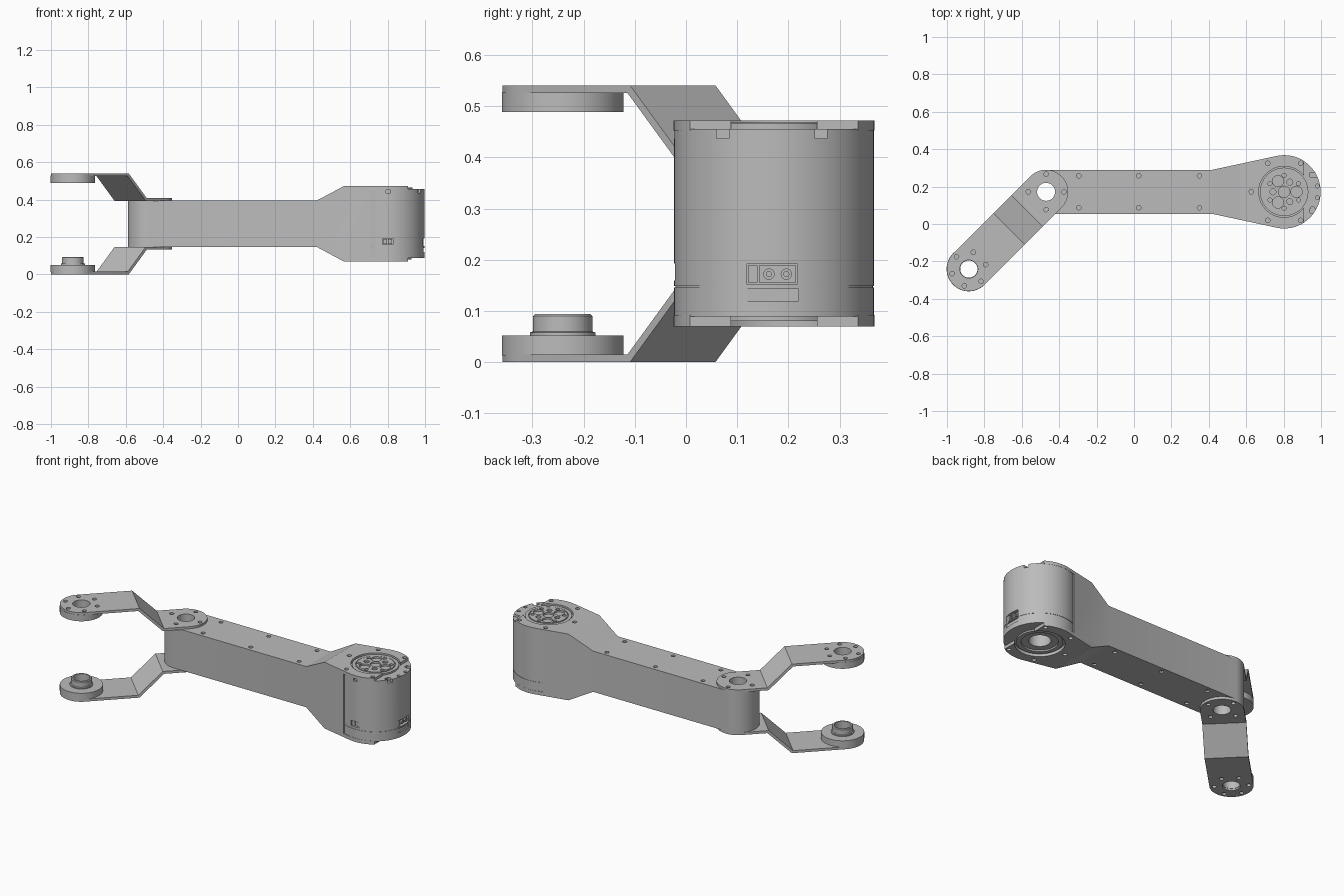
import bpy, bmesh
from math import pi, cos, sin, radians
from mathutils import Matrix, Vector

old = bpy.data.objects.get("Cube")
if old:
    bpy.data.objects.remove(old, do_unlink=True)

grey = bpy.data.materials.new("machined_grey")
grey.use_nodes = True
GREY = (0.5, 0.5, 0.5, 1)
grey.diffuse_color = GREY
grey.node_tree.nodes["Principled BSDF"].inputs["Base Color"].default_value = GREY

ELBOW = Vector((-0.47, 0.172, 0))
MOTOR = Vector((0.803, 0.172, 0))
REACH = 0.584          # elbow axis to wrist axis
BRACKET = Matrix.Translation(ELBOW) @ Matrix.Rotation(radians(225), 4, "Z")
WRIST = BRACKET @ Vector((REACH, 0, 0))


def finish(name, bm):
    bmesh.ops.recalc_face_normals(bm, faces=bm.faces)
    mesh = bpy.data.meshes.new(name)
    bm.to_mesh(mesh)
    bm.free()
    mesh.materials.append(grey)
    ob = bpy.data.objects.new(name, mesh)
    bpy.context.collection.objects.link(ob)
    return ob


def arc(center, r, start, end, n=32):
    return [(center[0] + r * cos(radians(start + (end - start) * i / n)),
             center[1] + r * sin(radians(start + (end - start) * i / n)))
            for i in range(n + 1)]


def add_prism(bm, pts, lo, hi, axis="z"):
    place = {"z": lambda a, b, t: (a, b, t),
             "y": lambda a, b, t: (a, t, b)}[axis]
    face = bm.faces.new([bm.verts.new(place(a, b, lo)) for a, b in pts])
    top = bmesh.ops.extrude_face_region(bm, geom=[face])["geom"]
    bmesh.ops.translate(bm, verts=[v for v in top if isinstance(v, bmesh.types.BMVert)],
                        vec=place(0, 0, hi - lo))


def prism(name, pts, lo, hi, axis="z"):
    bm = bmesh.new()
    add_prism(bm, pts, lo, hi, axis)
    return finish(name, bm)


def pegs(centers, r, lo, hi, n=20):
    bm = bmesh.new()
    for c in centers:
        add_prism(bm, arc(c, r, 0, 360 - 360 / n, n - 1), lo, hi)
    return finish("peg_cutter", bm)


def boxes(specs, name="box_cutter"):
    bm = bmesh.new()
    for (x0, x1), (y0, y1), (z0, z1) in specs:
        add_prism(bm, [(x0, y0), (x1, y0), (x1, y1), (x0, y1)], z0, z1)
    return finish(name, bm)


def lathe(name, profile, center, n=72):
    bm = bmesh.new()
    vs = [bm.verts.new((r, 0, z)) for r, z in profile]
    es = [bm.edges.new((a, b)) for a, b in zip(vs, vs[1:])]
    if profile[0][0] > 0:
        es.append(bm.edges.new((vs[-1], vs[0])))
    bmesh.ops.spin(bm, geom=vs + es, cent=(0, 0, 0), axis=(0, 0, 1),
                   angle=2 * pi, steps=n, use_merge=True)
    bmesh.ops.remove_doubles(bm, verts=bm.verts, dist=1e-5)
    bmesh.ops.translate(bm, verts=bm.verts, vec=(center[0], center[1], 0))
    return finish(name, bm)


def combine(ob, other, op="DIFFERENCE"):
    mod = ob.modifiers.new("cut", "BOOLEAN")
    mod.operation, mod.solver, mod.object = op, "EXACT", other
    bpy.context.view_layer.objects.active = ob
    bpy.ops.object.modifier_apply(modifier=mod.name)
    bpy.data.objects.remove(other, do_unlink=True)


def ring(center, r, first, count):
    return [(center[0] + r * cos(radians(first + 360 * i / count)),
             center[1] + r * sin(radians(first + 360 * i / count))) for i in range(count)]


# Arm frame: plan outline intersected with a side outline that ends in two cap plates
plan = (arc(ELBOW, 0.118, 90, 270) + [(0.42, 0.054)]
        + arc(MOTOR, 0.196, -102.2, 102.2, 48) + [(0.42, 0.29)])
side = [(-0.7, 0.148), (0.42, 0.148), (0.565, 0.07), (0.91, 0.07), (0.91, 0.092),
        (0.715, 0.092), (0.715, 0.453), (0.91, 0.453), (0.91, 0.472),
        (0.565, 0.472), (0.42, 0.395), (-0.7, 0.395)]
frame = prism("arm_frame", plan, -0.1, 0.7)
combine(frame, prism("side_cutter", side, -0.5, 0.8, "y"), "INTERSECT")
combine(frame, pegs([ELBOW], 0.048, 0, 0.6, 40))
screws = [(x, y) for x in (-0.295, 0.025, 0.35) for y in (0.087, 0.258)]
cap_screws = [p for p in ring(MOTOR, 0.176, 60, 6) if p[0] < 0.95]
for lo, hi in ((0.385, 0.43), (0.1, 0.158)):
    combine(frame, pegs(screws, 0.012, lo, hi))
for lo, hi in ((0.45, 0.5), (0.0, 0.095)):
    combine(frame, pegs([MOTOR], 0.136, lo, hi, 72))
    combine(frame, pegs(cap_screws, 0.012, lo, hi))

# Motor housing with a seam groove and an open bore underneath
motor = lathe("motor_housing", [
    (0, 0.2), (0.06, 0.2), (0.06, 0.089), (0.1, 0.089), (0.1, 0.08), (0.125, 0.08),
    (0.125, 0.089), (0.195, 0.089), (0.195, 0.146), (0.193, 0.146), (0.193, 0.149),
    (0.195, 0.149), (0.195, 0.456), (0, 0.456)], MOTOR, 96)
combine(motor, boxes([
    ((0.975, 1.1), (0.118, 0.218), (0.153, 0.192)),
    ((0.988, 1.1), (0.12, 0.22), (0.12, 0.143)),
    ((0.94, 1.1), (0.06, 0.084), (0.437, 0.47)),
    ((0.94, 1.1), (0.252, 0.276), (0.437, 0.47)),
    ((0.79, 0.815), (-0.1, -0.01), (0.437, 0.452)),
    ((0.773, 0.828), (-0.1, -0.008), (0.16, 0.193))]))
combine(motor, pegs(ring(MOTOR, 0.176, -30, 2)[:1] + ring(MOTOR, 0.176, 30, 2)[:1]
                    + ring(MOTOR, 0.18, -10, 18)[:2], 0.01, 0.44, 0.5))

# Connector sockets: blocks set into the housing recesses
boxes([((0.96, 0.99), (0.121, 0.14), (0.156, 0.189)),
       ((0.96, 0.983), (0.143, 0.215), (0.156, 0.189))], "side_connector")
boxes([((0.777, 0.797), (-0.017, 0.02), (0.164, 0.189)),
       ((0.802, 0.824), (-0.017, 0.02), (0.164, 0.189))], "front_connector")
for i, y in enumerate((0.162, 0.196)):
    pin = lathe("connector_pin_%d" % (i + 1),
                [(0.005, 0), (0.011, 0), (0.011, 0.012), (0.005, 0.012)], (0, 0), 20)
    pin.data.transform(Matrix.Translation((0.98, y, 0.172)) @ Matrix.Rotation(pi / 2, 4, "Y"))

# Output flange on top of the motor
flange = lathe("output_flange", [
    (0, 0.44), (0.129, 0.44), (0.129, 0.466), (0.11, 0.466), (0.11, 0.46),
    (0.105, 0.46), (0.105, 0.468), (0, 0.468)], MOTOR)
combine(flange, pegs([MOTOR[:2]] + ring(MOTOR, 0.066, 0, 3), 0.03, 0.458, 0.5, 28))
combine(flange, pegs(ring(MOTOR, 0.088, 30, 6), 0.011, 0.458, 0.5))
combine(flange, pegs(ring(MOTOR, 0.06, 60, 3), 0.016, 0.458, 0.5))

# Cranked brackets, above and below the arm, mirrored about mid height
for label, flip in (("upper", lambda z: z), ("lower", lambda z: 0.541 - z)):
    profile = [(-0.3, 0.393), (0.15, 0.393), (0.287, 0.526), (0.9, 0.526),
               (0.9, 0.541), (0.28, 0.541), (0.143, 0.408), (-0.3, 0.408)]
    capsule = arc((0, 0), 0.118, 90, 270) + arc((REACH, 0), 0.118, -90, 90)
    bracket = prism(label + "_bracket", capsule, -0.1, 0.7)
    combine(bracket, prism("crank_cutter", [(u, flip(z)) for u, z in profile],
                           -0.3, 0.3, "y"), "INTERSECT")
    combine(bracket, pegs([(0, 0), (REACH, 0)], 0.048, -0.2, 0.8, 40))
    combine(bracket, pegs(ring((0, 0), 0.095, 45, 4)
                          + ring((REACH, 0), 0.093, 30, 6), 0.012, -0.2, 0.8))
    bracket.data.transform(BRACKET)
    pad = [(0.048, 0.489), (0.119, 0.489), (0.119, 0.528), (0.048, 0.528)]
    lathe(label + "_wrist_pad", [(r, flip(z)) for r, z in pad], WRIST)

# Pivot hub on the lower pad
lathe("pivot_hub", [(0.046, 0.01), (0.064, 0.01), (0.064, 0.058), (0.058, 0.06),
                    (0.058, 0.09), (0.054, 0.094), (0.046, 0.094)], WRIST)

# Smooth the round walls, keep edges crisp
for ob in bpy.context.collection.objects:
    if ob.type == "MESH" and ob.data.materials and ob.data.materials[0] == grey:
        bpy.ops.object.select_all(action="DESELECT")
        ob.select_set(True)
        bpy.context.view_layer.objects.active = ob
        bpy.ops.object.shade_smooth_by_angle(angle=radians(25))
